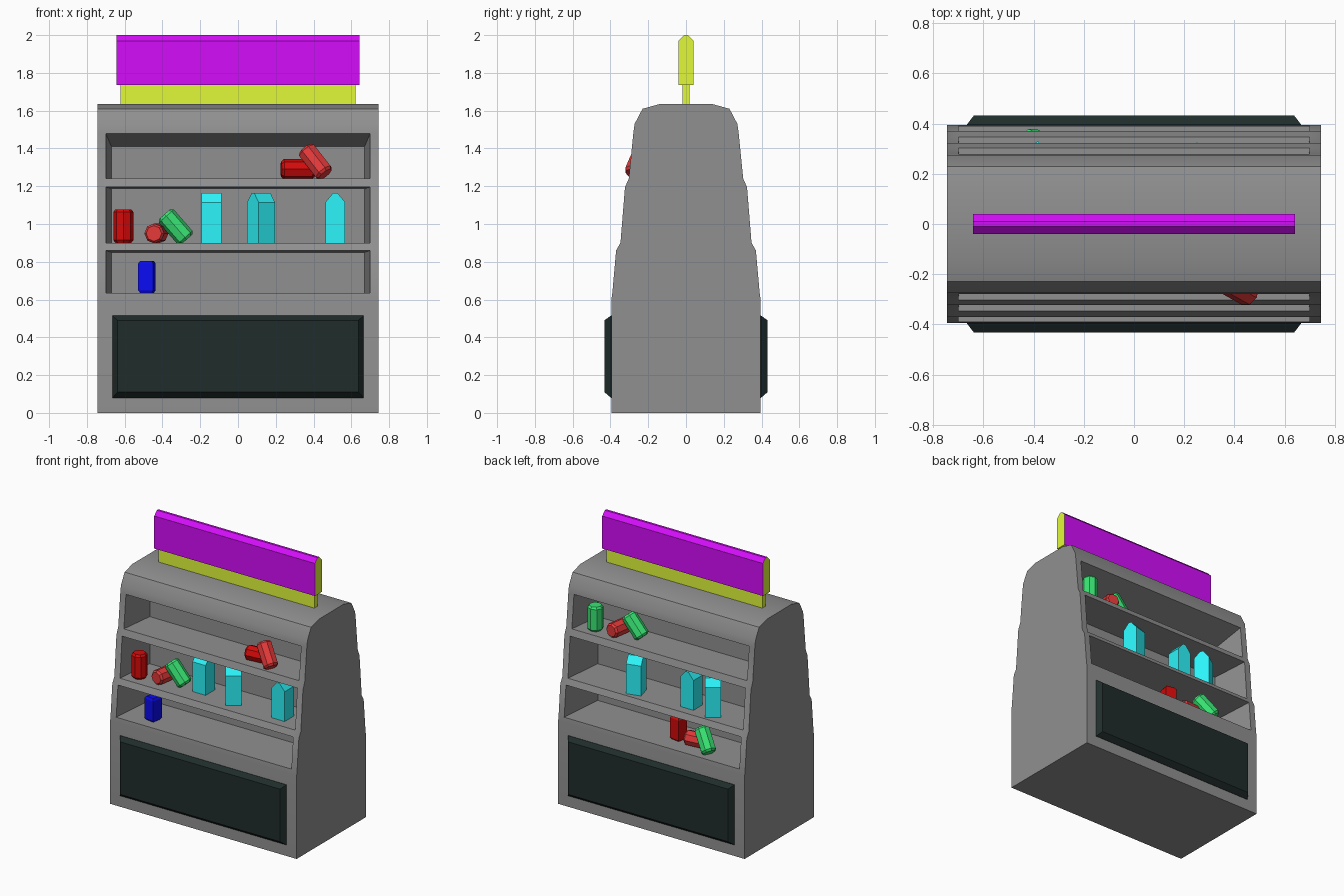
import bpy, bmesh, math
from mathutils import Vector, Matrix

if "Cube" in bpy.data.objects:
    bpy.data.objects.remove(bpy.data.objects["Cube"])

def material(name, rgb):
    m = bpy.data.materials.new(name)
    m.diffuse_color = (*rgb, 1)
    m.use_nodes = True
    m.node_tree.nodes["Principled BSDF"].inputs["Base Color"].default_value = m.diffuse_color
    return m

GREY = material("grey", (0.28, 0.28, 0.28))
RED = material("red", (0.68, 0.003, 0.003))
PALE_RED = material("pale_red", (0.77, 0.04, 0.04))
GREEN = material("green", (0.04, 0.77, 0.17))
CYAN = material("cyan", (0.025, 0.91, 0.95))
BLUE = material("blue", (0.003, 0.003, 0.9))
MAGENTA = material("magenta", (0.66, 0.004, 0.95))
LIME = material("lime", (0.76, 0.95, 0.04))
DARK = material("dark_green", (0.014, 0.026, 0.024))

def finish(name, bm, mats=(), matrix=None):
    bmesh.ops.remove_doubles(bm, verts=bm.verts, dist=1e-5)
    bmesh.ops.recalc_face_normals(bm, faces=bm.faces)
    me = bpy.data.meshes.new(name)
    bm.to_mesh(me)
    bm.free()
    for m in mats:
        me.materials.append(m)
    ob = bpy.data.objects.new(name, me)
    bpy.context.collection.objects.link(ob)
    if matrix:
        ob.matrix_world = matrix
    return ob

def face(bm, pts, mat=0):
    f = bm.faces.new([bm.verts.new(p) for p in pts])
    f.material_index = mat

def rings(bm, loops):
    """Skin a stack of closed loops and cap both ends."""
    for a, b in zip(loops, loops[1:]):
        for i in range(len(a)):
            j = (i + 1) % len(a)
            face(bm, [a[i], a[j], b[j], b[i]])
    face(bm, loops[0])
    face(bm, loops[-1])

def extrude_x(bm, profile, hx, side_mat=0, end_mat=0):
    n = len(profile)
    for i in range(n):
        a, b = profile[i], profile[(i + 1) % n]
        face(bm, [(-hx, *a), (hx, *a), (hx, *b), (-hx, *b)], side_mat)
    for s in (-hx, hx):
        face(bm, [(s, *p) for p in profile], end_mat)

# Cabinet: stepped half profile, mirrored, with recessed shelves on both sides
half = [(0.395, 0), (0.395, 0.6), (0.39, 0.635), (0.37, 0.86), (0.347, 0.9),
        (0.323, 1.195), (0.303, 1.24), (0.279, 1.48), (0.272, 1.53),
        (0.23, 1.61), (0.14, 1.635)]
shelf_drop = {2: 0.01, 4: 0.01, 6: 0.07}
W, OPEN, BACK, DEPTH = 0.745, 0.70, 0.67, 0.05
bm = bmesh.new()
cols = (-W, -OPEN, OPEN, W)
for s in (-1, 1):
    for i, ((y0, z0), (y1, z1)) in enumerate(zip(half, half[1:])):
        for c in range(3):
            if c == 1 and i in shelf_drop:
                zt = z1 - shelf_drop[i]
                o = [(-OPEN, s*y0, z0), (OPEN, s*y0, z0), (OPEN, s*y1, z1), (-OPEN, s*y1, z1)]
                b = [(-BACK, s*DEPTH, z0), (BACK, s*DEPTH, z0), (BACK, s*DEPTH, zt), (-BACK, s*DEPTH, zt)]
                for k in range(4):
                    j = (k + 1) % 4
                    face(bm, [o[k], o[j], b[j], b[k]])
                face(bm, b)
            else:
                l, r = cols[c], cols[c + 1]
                face(bm, [(l, s*y0, z0), (r, s*y0, z0), (r, s*y1, z1), (l, s*y1, z1)])
for y, z in (half[0], half[-1]):
    for l, r in zip(cols, cols[1:]):
        face(bm, [(l, -y, z), (r, -y, z), (r, y, z), (l, y, z)])
for s in (-W, W):
    face(bm, [(s, y, z) for y, z in half] + [(s, -y, z) for y, z in reversed(half)])
cabinet = finish("cabinet", bm, [GREY])
bpy.context.view_layer.objects.active = cabinet
cabinet.select_set(True)
bpy.ops.object.shade_smooth_by_angle(angle=math.radians(40))

# Bevelled lower panels
for s, name in ((-1, "front_panel"), (1, "back_panel")):
    bm = bmesh.new()
    rings(bm, [[(-x, s*y, z0), (x, s*y, z0), (x, s*y, z1), (-x, s*y, z1)]
               for x, y, z0, z1 in ((0.665, 0.39, 0.08, 0.515), (0.665, 0.397, 0.08, 0.515),
                                    (0.638, 0.432, 0.11, 0.49))])
    finish(name, bm, [DARK])

# Header sign and its base
bm = bmesh.new()
extrude_x(bm, [(-0.018, 1.63), (0.018, 1.63), (0.018, 1.74), (-0.018, 1.74)], 0.622)
finish("sign_base", bm, [LIME])
bm = bmesh.new()
extrude_x(bm, [(-0.039, 1.735), (-0.039, 1.97), (-0.009, 2), (0.009, 2),
               (0.039, 1.97), (0.039, 1.735)], 0.642, 0, 1)
bm.faces.ensure_lookup_table()
bm.faces[5].material_index = 1
finish("sign_board", bm, [MAGENTA, LIME])

def can(name, mat, pos, axis=(0, 0, 1), sides=8, h=0.178, r=0.053, turn=0.0):
    bm = bmesh.new()
    turn = math.radians(turn)
    rings(bm, [[(q*math.cos(turn + 2*math.pi*k/sides), q*math.sin(turn + 2*math.pi*k/sides), z)
                for k in range(sides)]
               for q, z in ((r*.78, -h/2), (r, -h/2 + .014), (r, h/2 - .014), (r*.78, h/2))])
    # upright goods keep their own turn, tilted ones follow the axis
    up = Vector(axis)
    q = Matrix.Identity(4) if up.xy.length == 0 else up.to_track_quat('Z', 'Y').to_matrix().to_4x4()
    return finish(name, bm, [mat], Matrix.Translation(pos) @ q)

def tin(name, mat, pos):
    return can(name, mat, pos, sides=4, h=0.17, r=0.0566, turn=35)

def carton(name, pos, yaw):
    bm = bmesh.new()
    a = 0.0525
    extrude_x(bm, [(-a, 0), (-a, 0.215), (-0.011, 0.265), (0.011, 0.265), (a, 0.215), (a, 0)], a)
    return finish(name, bm, [CYAN], Matrix.Translation(pos) @ Matrix.Rotation(math.radians(yaw), 4, 'Z'))

Z1, Z2, Z3 = 0.635, 0.90, 1.24      # shelf heights
TILT, TILT_OUT = (0.10, 0, -0.115), (0.09, -0.05, -0.115)
LIE_IN, LIE_SIDE = (0.15, 1, 0), (1, 0.1, 0)

# Goods on the front shelves
can("front_standing_can", RED, (-0.607, -0.258, Z2 + .089))
can("front_lying_can", PALE_RED, (-0.432, -0.21, Z2 + .05), LIE_IN)
can("front_leaning_can", GREEN, (-0.33, -0.21, Z2 + .085), TILT)
tin("front_blue_tin", BLUE, (-0.482, -0.28, Z1 + .085))
can("front_upper_lying_can", RED, (0.317, -0.21, Z3 + .05), LIE_SIDE)
can("front_upper_leaning_can", PALE_RED, (0.41, -0.25, Z3 + .09), TILT_OUT)
for k, (x, y, yaw) in enumerate(((-0.141, -0.19, 0), (0.122, -0.225, 35), (0.515, -0.225, 90))):
    carton(f"front_carton_{k}", (x, y, Z2), yaw)

# Goods on the back shelves: laid out as if facing front, then turned half round
back = [can("back_standing_can", GREEN, (-0.57, -0.22, Z3 + .089)),
        can("back_lying_can", PALE_RED, (-0.395, -0.185, Z3 + .05), LIE_IN),
        can("back_leaning_can", GREEN, (-0.285, -0.17, Z3 + .085), TILT),
        tin("back_red_tin", RED, (0.105, -0.235, Z1 + .085)),
        can("back_lower_lying_can", PALE_RED, (0.28, -0.26, Z1 + .05), LIE_SIDE),
        can("back_lower_leaning_can", GREEN, (0.37, -0.308, Z1 + .09), TILT_OUT)]
for k, (x, y, yaw) in enumerate(((-0.215, -0.26, 15), (0.205, -0.23, 90), (0.395, -0.257, 35))):
    back.append(carton(f"back_carton_{k}", (x, y, Z2), yaw))
for ob in back:
    ob.matrix_world = Matrix.Rotation(math.pi, 4, 'Z') @ ob.matrix_world
